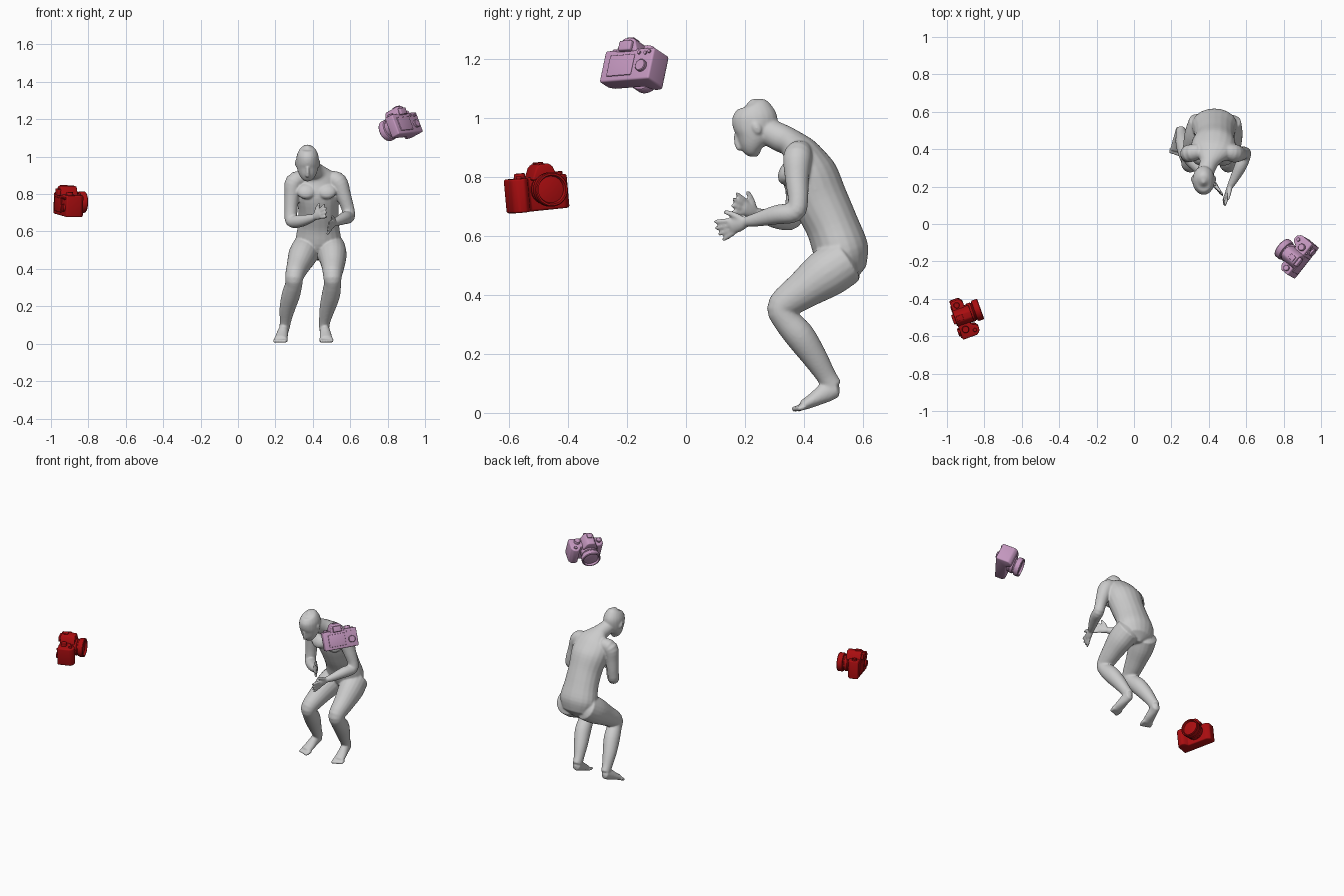
import bpy, bmesh
from math import sin, cos, pi, radians
from mathutils import Vector, Matrix

if "Cube" in bpy.data.objects:
    bpy.data.objects.remove(bpy.data.objects["Cube"])


# ---------- crouching figure ----------
def catmull(pts, n=4):
    out = []
    for i in range(len(pts) - 1):
        a, b = pts[max(i - 1, 0)], pts[i]
        c, d = pts[i + 1], pts[min(i + 2, len(pts) - 1)]
        for k in range(n):
            t = k / n
            out.append([0.5 * (2*q + (r-p)*t + (2*p-5*q+4*r-s)*t*t + (3*q-p-3*r+s)*t**3)
                        for p, q, r, s in zip(a, b, c, d)])
    return out + [list(pts[-1])]


def tube(bm, pts, side=(1, 0, 0), seg=20):
    """Loft ellipses along (x, y, z, radius along side[, other radius])."""
    st = catmull([tuple(p) if len(p) == 5 else (*p, p[3]) for p in pts])
    pos = [Vector(s[:3]) for s in st]
    rings = []
    for i, s in enumerate(st):
        t = (pos[min(i + 1, len(st) - 1)] - pos[max(i - 1, 0)]).normalized()
        u = Vector(side)
        u = (u - t * u.dot(t)).normalized()
        v = t.cross(u)
        rings.append([bm.verts.new(pos[i] + u * s[3] * cos(2*pi*k/seg) + v * s[4] * sin(2*pi*k/seg))
                      for k in range(seg)])
        if i in (0, len(st) - 1):
            sign = -1 if i == 0 else 1
            tip = bm.verts.new(pos[i] + t * sign * min(s[3], s[4]) * 0.6)
            for k in range(seg):
                bm.faces.new((tip, rings[-1][k], rings[-1][(k + 1) % seg])[::sign])
        if i:
            for k in range(seg):
                j = (k + 1) % seg
                bm.faces.new((rings[-2][k], rings[-2][j], rings[-1][j], rings[-1][k]))


def ball(bm, loc, size, pitch=0):
    m = Matrix.Translation(loc) @ Matrix.Rotation(pitch, 4, 'X') @ Matrix.Diagonal((*size, 1))
    bmesh.ops.create_uvsphere(bm, u_segments=16, v_segments=10, radius=1, matrix=m)


def hand(bm, wrist, tip, spread):
    w, t = Vector(wrist), Vector(tip)
    d, s = t - w, Vector(spread)
    s = (s - d * s.dot(d) / d.length_squared).normalized()
    mid, knuckle = w + d * 0.25, w + d * 0.52
    tube(bm, [(*w, .018, .015), (*mid, .026, .015), (*knuckle, .027, .012)], s)
    for i in (-1.5, -.5, .5, 1.5):
        a = w + d * 0.48 + s * i * .0145
        b = t + s * i * .023 - d * (0.05 * abs(i - .3))
        tube(bm, [(*a, .0092), (*((a + b) / 2), .009), (*b, .0065)], s, 10)
    a, b = w + d * 0.12 + s * .012, w + d * 0.55 + s * .055
    tube(bm, [(*a, .013), (*((a + b) / 2 + s * .006), .0105), (*b, .007)], d.cross(s), 10)


bm = bmesh.new()
# torso and neck
tube(bm, [(.43, .555, .475, .09, .06), (.43, .53, .54, .122, .092), (.43, .495, .635, .11, .09),
          (.43, .455, .72, .108, .094), (.425, .417, .81, .12, .094), (.42, .39, .875, .112, .068),
          (.41, .36, .912, .075, .048), (.40, .325, .93, .05, .048), (.385, .285, .95, .046, .046),
          (.375, .25, .97, .045, .045)])
# chest muscles
for x in (.365, .475):
    ball(bm, (x, .345, .815), (.052, .03, .045), -.5)
# head, nose and ears
hx = .372
tube(bm, [(hx, .225, 1.053, .02, .025), (hx, .23, 1.04, .042, .054), (hx, .233, 1.01, .057, .074),
          (hx, .233, .98, .06, .077), (hx, .232, .945, .058, .067), (hx, .228, .915, .05, .05),
          (hx, .23, .892, .038, .036), (hx, .238, .877, .022, .018)])
tube(bm, [(hx, .168, .943, .007), (hx, .172, .915, .009), (hx, .183, .895, .012)])
for s in (-1, 1):
    ball(bm, (hx + s * .06, .24, .965), (.008, .014, .022), .5)
# arms and hands
tube(bm, [(.49, .39, .885, .04), (.535, .378, .865, .049), (.565, .376, .79, .040), (.588, .380, .72, .034),
          (.592, .368, .68, .034), (.57, .31, .672, .033), (.535, .24, .655, .024), (.515, .205, .648, .018)],
     (.8, .3, .5))
hand(bm, (.515, .205, .648), (.478, .103, .614), (.25, 0, 1))
tube(bm, [(.35, .39, .885, .04), (.30, .378, .866, .048), (.288, .375, .79, .040), (.283, .372, .71, .035),
          (.287, .36, .657, .034), (.33, .315, .655, .033), (.385, .26, .668, .024), (.41, .235, .678, .018)],
     (.5, .8, .5))
hand(bm, (.41, .235, .678), (.475, .155, .715), (-.1, .2, 1))
# legs: shared side profile (y, z, side radius, depth radius), own x path
LEG = [(.54, .515, .078, .082), (.475, .472, .076, .083), (.40, .418, .062, .066), (.328, .362, .05, .052),
       (.338, .318, .046, .046), (.385, .262, .049, .051), (.435, .19, .042, .043), (.475, .125, .031, .034),
       (.495, .09, .028, .035)]
FOOT = [(.508, .082, .026, .03), (.475, .07, .027, .034), (.435, .046, .032, .025), (.395, .025, .035, .017)]
LEFT = (.495, .505, .508, .505, .505, .497, .478, .464, .46)
RIGHT = (.37, .345, .322, .302, .298, .283, .264, .254, .25)
for xs, turn in ((LEFT, .012), (RIGHT, -.022)):
    tube(bm, [(x, *p) for x, p in zip(xs, LEG)])
    tube(bm, [(xs[-1] + turn * i / 3, *p) for i, p in enumerate(FOOT)])
    s = 1 if turn > 0 else -1
    for i in range(5):
        x = xs[-1] + turn + s * (i - 2) * .014
        end = .362 + i * .005
        tube(bm, [(x, .405, .022, .011), (x, (end + .4) / 2, .017, .010), (x + turn * .3, end, .012, .009)], seg=10)
me = bpy.data.meshes.new("crouching_figure")
bmesh.ops.recalc_face_normals(bm, faces=bm.faces)
bm.to_mesh(me)
bm.free()
body = bpy.data.objects.new("crouching_figure", me)
bpy.context.collection.objects.link(body)
rm = body.modifiers.new("fuse", 'REMESH')
rm.mode, rm.voxel_size, rm.use_smooth_shade = 'VOXEL', .005, True
sm = body.modifiers.new("soften", 'SMOOTH')
sm.factor, sm.iterations = .5, 7


# ---------- two still cameras ----------
def finish(bm, name, mw, mat, bevel=0):
    bmesh.ops.recalc_face_normals(bm, faces=bm.faces)
    if bevel:
        sharp = [e for e in bm.edges if e.calc_face_angle(0) > .6]
        bmesh.ops.bevel(bm, geom=sharp, offset=bevel, segments=3, profile=.5, affect='EDGES', clamp_overlap=True)
    me = bpy.data.meshes.new(name)
    bm.to_mesh(me)
    bm.free()
    me.materials.append(mat)
    ob = bpy.data.objects.new(name, me)
    bpy.context.collection.objects.link(ob)
    ob.matrix_world = mw
    bpy.ops.object.select_all(action='DESELECT')
    ob.select_set(True)
    bpy.context.view_layer.objects.active = ob
    bpy.ops.object.shade_smooth_by_angle(angle=radians(35))


def slab(name, outline, lo, hi, axis, mw, mat, bevel):
    """Extrude a 2D outline from lo to hi along axis y or z."""
    bm = bmesh.new()
    put = (lambda a, b, h: (a, b, h)) if axis == 'z' else (lambda a, b, h: (a, h, b))
    f = bm.faces.new([bm.verts.new(put(a, b, lo)) for a, b in outline])
    new = bmesh.ops.extrude_face_region(bm, geom=[f])["geom"]
    bmesh.ops.translate(bm, vec=put(0, 0, hi - lo), verts=[v for v in new if isinstance(v, bmesh.types.BMVert)])
    finish(bm, name, mw, mat, bevel)


def rect(x0, x1, y0, y1):
    return [(x0, y0), (x1, y0), (x1, y1), (x0, y1)]


def lathe(name, profile, loc, axis, mw, mat, seg=48):
    """Spin (radius, height) points around axis y or z."""
    bm = bmesh.new()
    vs = [bm.verts.new((r, 0, h)) for r, h in profile]
    es = [bm.edges.new(p) for p in zip(vs, vs[1:])]
    bmesh.ops.spin(bm, geom=vs + es, cent=(0, 0, 0), axis=(0, 0, 1), angle=2 * pi, steps=seg, use_duplicate=False)
    bmesh.ops.remove_doubles(bm, verts=bm.verts, dist=1e-5)
    rot = Matrix.Rotation(-pi / 2 if axis == 'y' else 0, 4, 'X')
    finish(bm, name, mw @ Matrix.Translation(loc) @ rot, mat)


def knob(r, h):
    return [(0, 0), (r, 0), (r, h * .8), (r * .88, h), (0, h)]


def still_camera(tag, origin, forward, roll, colour):
    mat = bpy.data.materials.new(tag)
    mat.diffuse_color = (*colour, 1)
    mat.use_nodes = True
    mat.node_tree.nodes["Principled BSDF"].inputs["Base Color"].default_value = mat.diffuse_color
    f = Vector(forward).normalized()
    r0 = f.cross((0, 0, 1)).normalized()
    u0 = r0.cross(f)
    r = r0 * cos(roll) + u0 * sin(roll)
    mw = Matrix.Translation(origin) @ Matrix((r, f, r.cross(f))).transposed().to_4x4()
    # body with hand grip
    slab(tag + "_body", [(-.091, .008), (-.091, .06), (-.07, .076), (.055, .076), (.066, .1), (.082, .112),
                         (.106, .108), (.121, .09), (.121, .008)], -.07, .045, 'z', mw, mat, .007)
    # viewfinder hump, eyepiece and accessory shoe
    slab(tag + "_viewfinder_hump", [(-.048, .035), (-.03, .076), (-.018, .087), (.018, .087), (.03, .076),
                                    (.048, .035)], .006, .098, 'y', mw, mat, .006)
    slab(tag + "_eyepiece", rect(-.026, .026, .036, .072), -.008, .02, 'y', mw, mat, .005)
    slab(tag + "_shoe", rect(-.014, .014, .015, .05), .084, .092, 'z', mw, mat, .002)
    # rear screen and buttons
    slab(tag + "_screen", rect(-.062, .042, -.052, .024), .003, .02, 'y', mw, mat, .003)
    lathe(tag + "_rear_pad", knob(.021, .012), (.082, .012, -.022), 'y', mw @ Matrix.Diagonal((1, -1, 1, 1))
          @ Matrix.Translation((0, -.02, 0)), mat)
    for i, (x, z) in enumerate(((.06, .028), (.088, .025), (.104, .03))):
        lathe(f"{tag}_rear_button_{i}", knob(.006, .01), (x, .002, z), 'y', mw, mat, 16)
    # top dials and shutter button
    lathe(tag + "_mode_dial", knob(.019, .018), (.072, .04, .043), 'z', mw, mat, 32)
    lathe(tag + "_left_dial", knob(.016, .012), (-.066, .038, .043), 'z', mw, mat, 32)
    lathe(tag + "_shutter_button", knob(.01, .01), (.092, .086, .043), 'z', mw, mat, 24)
    # lens barrel with rings and recessed glass
    lathe(tag + "_lens", [(0, .06), (.049, .06), (.049, .086), (.052, .09), (.052, .108), (.048, .111),
                          (.048, .116), (.055, .119), (.058, .124), (.058, .149), (.055, .153), (.049, .153),
                          (.045, .141), (.03, .144), (0, .146)], (0, 0, 0), 'y', mw, mat)


still_camera("red_camera", (-.964, -.505, .757), (.94, .335, 0), radians(-5.5), (.4, .004, .005))
still_camera("mauve_camera", (.899, -.215, 1.194), (-.71, .59, -.39), radians(4), (.55, .31, .52))
